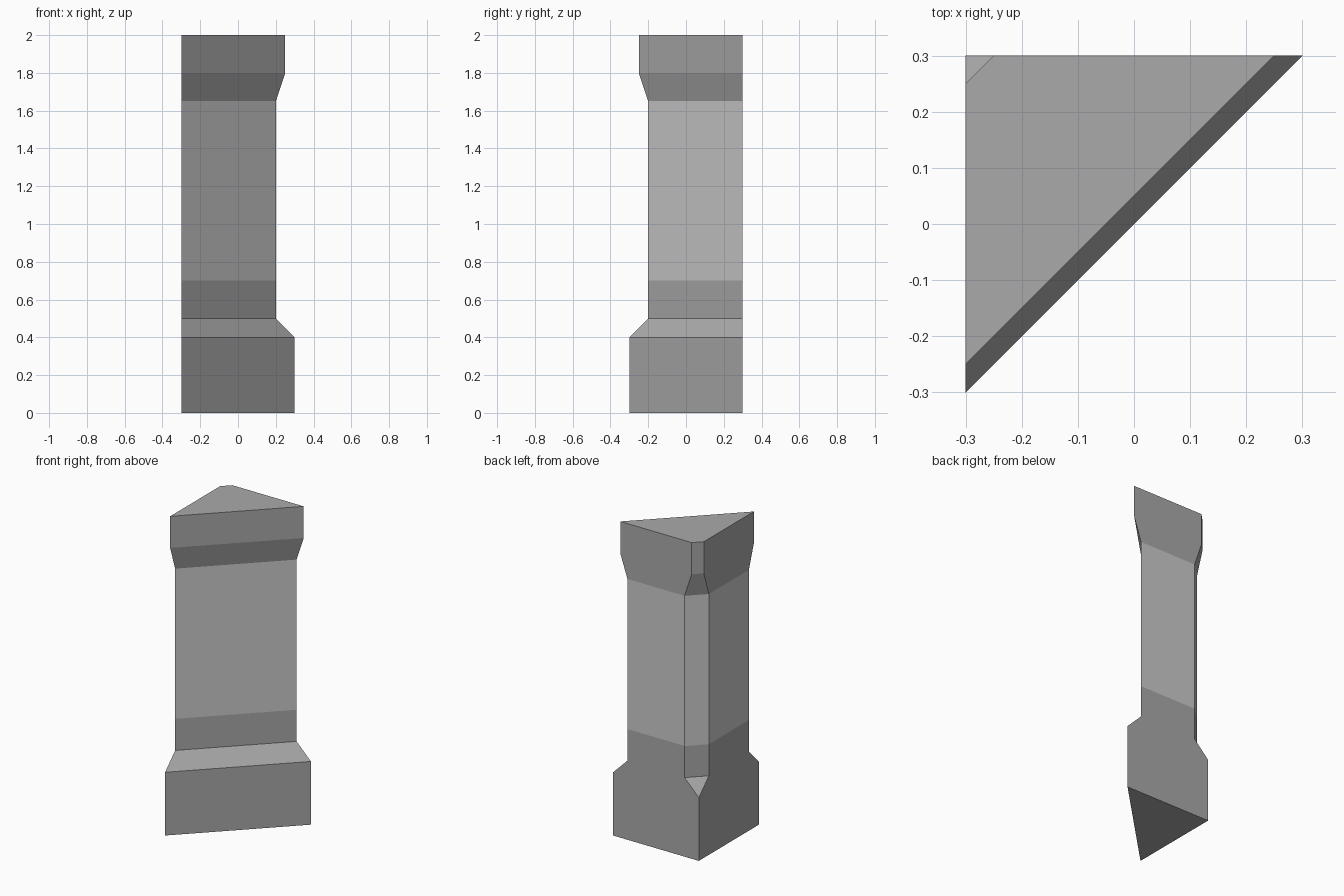
import bpy, bmesh

if "Cube" in bpy.data.objects:
    bpy.data.objects.remove(bpy.data.objects["Cube"])

H = 0.3  # half width of the footprint

# (height, corner cut) up the pillar: plinth, bevel, shaft, flare, capital
LEVELS = [(0, 0), (0.4, 0), (0.5, 0.1), (0.7, 0.1), (1.65, 0.1), (1.8, 0.05), (2.0, 0.05)]
SHAFT_BAND = 3  # the lighter band between 0.7 and 1.65


def grey(name, value):
    mat = bpy.data.materials.new(name)
    mat.diffuse_color = (value, value, value, 1)
    mat.use_nodes = True
    mat.node_tree.nodes["Principled BSDF"].inputs["Base Color"].default_value = mat.diffuse_color
    return mat


def ring(bm, z, c):
    # Half-square section: diagonal front face, back-left corner cut by c
    points = [(-H, -H + c), (H - c, H), (-H + c, H), (-H, H - c)]
    return [bm.verts.new((x, y, z)) for x, y in points]


bm = bmesh.new()
rings = [ring(bm, z, c) for z, c in LEVELS]

# Side walls
for band, (low, high) in enumerate(zip(rings, rings[1:])):
    for i in range(4):
        j = (i + 1) % 4
        face = bm.faces.new((low[i], low[j], high[j], high[i]))
        face.material_index = 1 if band == SHAFT_BAND else 0

# Bottom and top caps
bm.faces.new(rings[0][::-1])
bm.faces.new(rings[-1])

# The uncut plinth corner collapses to a single edge
bmesh.ops.remove_doubles(bm, verts=bm.verts[:], dist=0.0001)
bmesh.ops.recalc_face_normals(bm, faces=bm.faces[:])

mesh = bpy.data.meshes.new("corner_pillar")
bm.to_mesh(mesh)
bm.free()
mesh.materials.append(grey("dark_stone", 0.4))
mesh.materials.append(grey("light_stone", 0.62))
pillar = bpy.data.objects.new("corner_pillar", mesh)
bpy.context.collection.objects.link(pillar)
